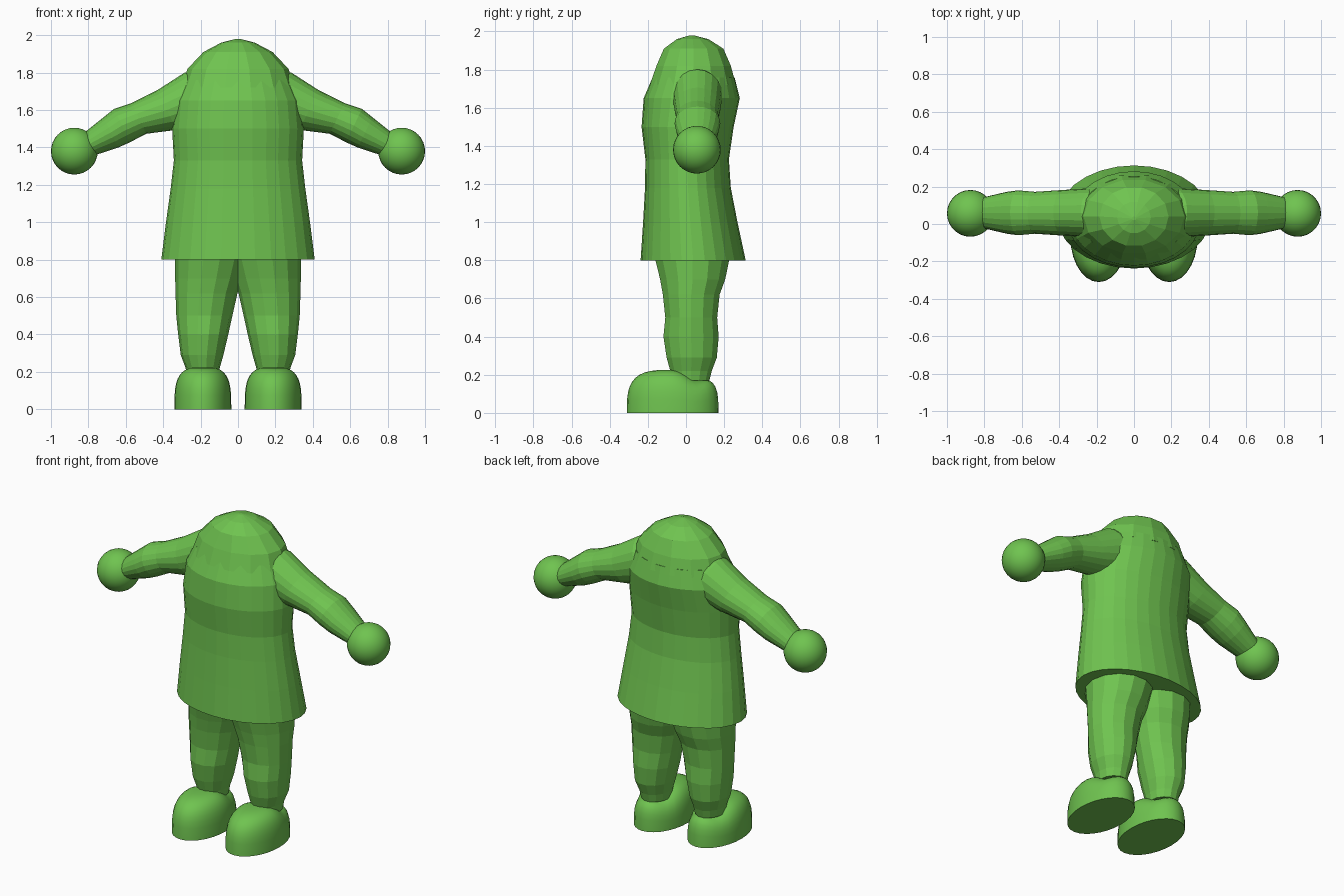
import bpy, bmesh, math
from mathutils import Vector

if "Cube" in bpy.data.objects:
    bpy.data.objects.remove(bpy.data.objects["Cube"])

green = bpy.data.materials.new("green")
green.diffuse_color = (0.16, 0.55, 0.08, 1)
green.use_nodes = True
green.node_tree.nodes["Principled BSDF"].inputs["Base Color"].default_value = green.diffuse_color


def finish(bm, name, mirror=False, smooth=False):
    bmesh.ops.recalc_face_normals(bm, faces=bm.faces)
    mesh = bpy.data.meshes.new(name)
    bm.to_mesh(mesh)
    bm.free()
    ob = bpy.data.objects.new(name, mesh)
    bpy.context.collection.objects.link(ob)
    mesh.materials.append(green)
    if mirror:
        ob.modifiers.new("Mirror", 'MIRROR').use_mirror_merge = False
    if smooth:
        bpy.ops.object.select_all(action='DESELECT')
        bpy.context.view_layer.objects.active = ob
        ob.select_set(True)
        bpy.ops.object.shade_smooth_by_angle(angle=math.radians(40))
    return ob


def skin(bm, rings):
    """Bridge rings of points with quads and cap both ends."""
    loops = [[bm.verts.new(p) for p in r] for r in rings]
    n = len(loops[0])
    for a, b in zip(loops, loops[1:]):
        for i in range(n):
            j = (i + 1) % n
            bm.faces.new((a[i], a[j], b[j], b[i]))
    bm.faces.new(loops[0])
    bm.faces.new(loops[-1])


def ellipse(c, u, v, n, turn=0.0):
    c, u, v = Vector(c), Vector(u), Vector(v)
    return [c + u * math.cos(a) + v * math.sin(a)
            for a in (math.tau * (i + turn) / n for i in range(n))]


def stack(name, levels, n, mirror=False, twist=0.0):
    """Horizontal loft; each level is (z, x0, x1, y0, y1)."""
    bm = bmesh.new()
    skin(bm, [ellipse(((x0 + x1) / 2, (y0 + y1) / 2, z), ((x1 - x0) / 2, 0, 0),
                      (0, (y1 - y0) / 2, 0), n, twist * k)
              for k, (z, x0, x1, y0, y1) in enumerate(levels)])
    return finish(bm, name, mirror)


# Flared tunic
stack("tunic", [
    (0.80, -0.41, 0.41, -0.238, 0.313),
    (1.00, -0.385, 0.385, -0.225, 0.27),
    (1.18, -0.36, 0.36, -0.215, 0.235),
    (1.33, -0.343, 0.343, -0.213, 0.225),
    (1.50, -0.352, 0.352, -0.233, 0.25),
    (1.65, -0.338, 0.338, -0.222, 0.282),
    (1.76, -0.288, 0.288, -0.175, 0.255)], 28)

# Coarse faceted dome closing the shoulders
stack("shoulder_dome", [
    (1.72, -0.305, 0.305, -0.195, 0.268),
    (1.82, -0.27, 0.27, -0.16, 0.24),
    (1.91, -0.185, 0.185, -0.12, 0.20),
    (1.96, -0.09, 0.09, -0.05, 0.12),
    (1.98, -0.012, 0.012, 0.02, 0.04)], 14)

# Trouser legs, meeting at the crotch
stack("trouser_leg", [
    (0.17, 0.105, 0.272, -0.075, 0.125),
    (0.22, 0.098, 0.28, -0.085, 0.138),
    (0.29, 0.078, 0.306, -0.105, 0.165),
    (0.40, 0.052, 0.32, -0.122, 0.175),
    (0.50, 0.03, 0.33, -0.112, 0.167),
    (0.62, 0.003, 0.334, -0.125, 0.18),
    (0.70, -0.025, 0.336, -0.14, 0.21),
    (0.82, -0.06, 0.337, -0.17, 0.235)], 14, mirror=True)

# Sleeves: tapered tubes along a sloping axis, (x, z, half height, half depth)
axis_up = Vector((0.43, 0, 0.9)).normalized()
bm = bmesh.new()
skin(bm, [ellipse((x, 0.06, z), axis_up * h, (0, d, 0), 20)
          for x, z, h, d in [(0.12, 1.69, 0.13, 0.12), (0.22, 1.665, 0.15, 0.132),
                             (0.38, 1.60, 0.118, 0.122), (0.53, 1.555, 0.091, 0.112),
                             (0.62, 1.517, 0.099, 0.12), (0.68, 1.48, 0.09, 0.112),
                             (0.80, 1.415, 0.065, 0.084)]])
finish(bm, "sleeve", mirror=True)

# Ball hands
bm = bmesh.new()
bmesh.ops.create_uvsphere(bm, u_segments=28, v_segments=16, radius=0.125)
bmesh.ops.translate(bm, verts=bm.verts, vec=(0.875, 0.057, 1.38))
finish(bm, "hand", mirror=True, smooth=True)

# Rounded shoes: flat sole, domed toe, dip below the ankle
bm = bmesh.new()
rings = []
for k in range(11):
    t = math.pi / 2 * k / 10
    r = max(math.cos(t), 0.0) ** 0.6 + 0.002
    ring = []
    for p in ellipse((0.188, -0.07, 0), (0.152 * r, 0, 0), (0, 0.24 * r, 0), 28):
        top = 0.226 - 0.045 * math.exp(-((p.y - 0.06) / 0.07) ** 2)
        p.z = top * math.sin(t) ** 0.6
        ring.append(p)
    rings.append(ring)
skin(bm, rings)
finish(bm, "shoe", mirror=True, smooth=True)
